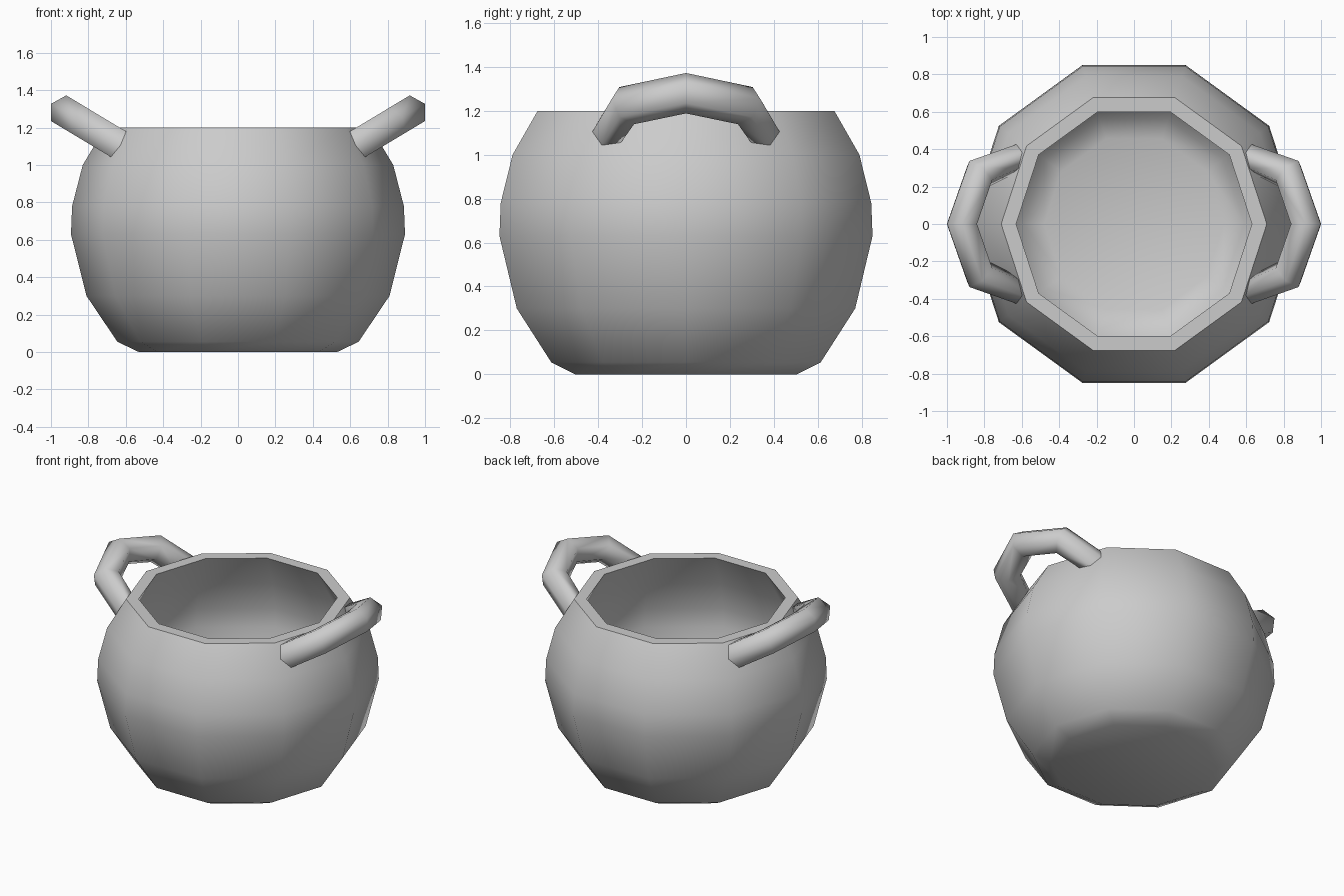
import bpy, bmesh, math
from mathutils import Vector

if "Cube" in bpy.data.objects:
    bpy.data.objects.remove(bpy.data.objects["Cube"])


def finish(name, bm, angle):
    bmesh.ops.recalc_face_normals(bm, faces=bm.faces)
    mesh = bpy.data.meshes.new(name)
    bm.to_mesh(mesh)
    bm.free()
    ob = bpy.data.objects.new(name, mesh)
    bpy.context.collection.objects.link(ob)
    bpy.ops.object.select_all(action='DESELECT')
    ob.select_set(True)
    bpy.context.view_layer.objects.active = ob
    bpy.ops.object.shade_smooth_by_angle(angle=math.radians(angle))
    return ob


def skin(bm, rings):
    # bridge successive rings and cap both ends
    loops = [[bm.verts.new(p) for p in ring] for ring in rings]
    n = len(loops[0])
    for a, b in zip(loops, loops[1:]):
        for i in range(n):
            j = (i + 1) % n
            bm.faces.new((a[i], a[j], b[j], b[i]))
    bm.faces.new(loops[0])
    bm.faces.new(loops[-1])


# Pot body: ten-sided lathe, outer wall, rim, then inner wall and floor
profile = [(0.53, 0), (0.645, 0.055), (0.81, 0.30), (0.893, 0.63),
           (0.887, 0.78), (0.83, 1.0), (0.71, 1.2),
           (0.63, 1.2), (0.75, 0.97), (0.805, 0.77), (0.81, 0.64),
           (0.735, 0.33), (0.59, 0.12), (0.48, 0.08)]
SIDES = 10
bm = bmesh.new()
skin(bm, [[(r * math.cos(math.tau * i / SIDES), r * math.sin(math.tau * i / SIDES), z)
           for i in range(SIDES)] for r, z in profile])
finish("pot_body", bm, 45)

# Handles: hexagonal tube along a bent path lying in a plane tilted 30 degrees
# each station: (distance along slope, y, ring direction along slope, ring direction in y)
half = [(0, 0, 1, 0), (-0.11, 0.27, 0.685, 0.728), (-0.318, 0.34, -0.3, 0.954)]
path = [(u, -y, a, -b) for u, y, a, b in half[:0:-1]] + half
TILT, RADIUS = math.radians(31), 0.092


def handle(name, side):
    slope = Vector((side * math.cos(TILT), 0, math.sin(TILT)))
    up = Vector((-side * math.sin(TILT), 0, math.cos(TILT)))
    y_axis = Vector((0, 1, 0))
    centre = Vector((side * 0.92, 0, 1.28))
    rings = []
    for u, y, a, b in path:
        out = slope * a + y_axis * b
        p = centre + slope * u + y_axis * y
        rings.append([p + RADIUS * (out * math.cos(t) + up * math.sin(t))
                      for t in (math.tau * i / 6 for i in range(6))])
    bm = bmesh.new()
    skin(bm, rings)
    finish(name, bm, 65)


handle("right_handle", 1)
handle("left_handle", -1)
